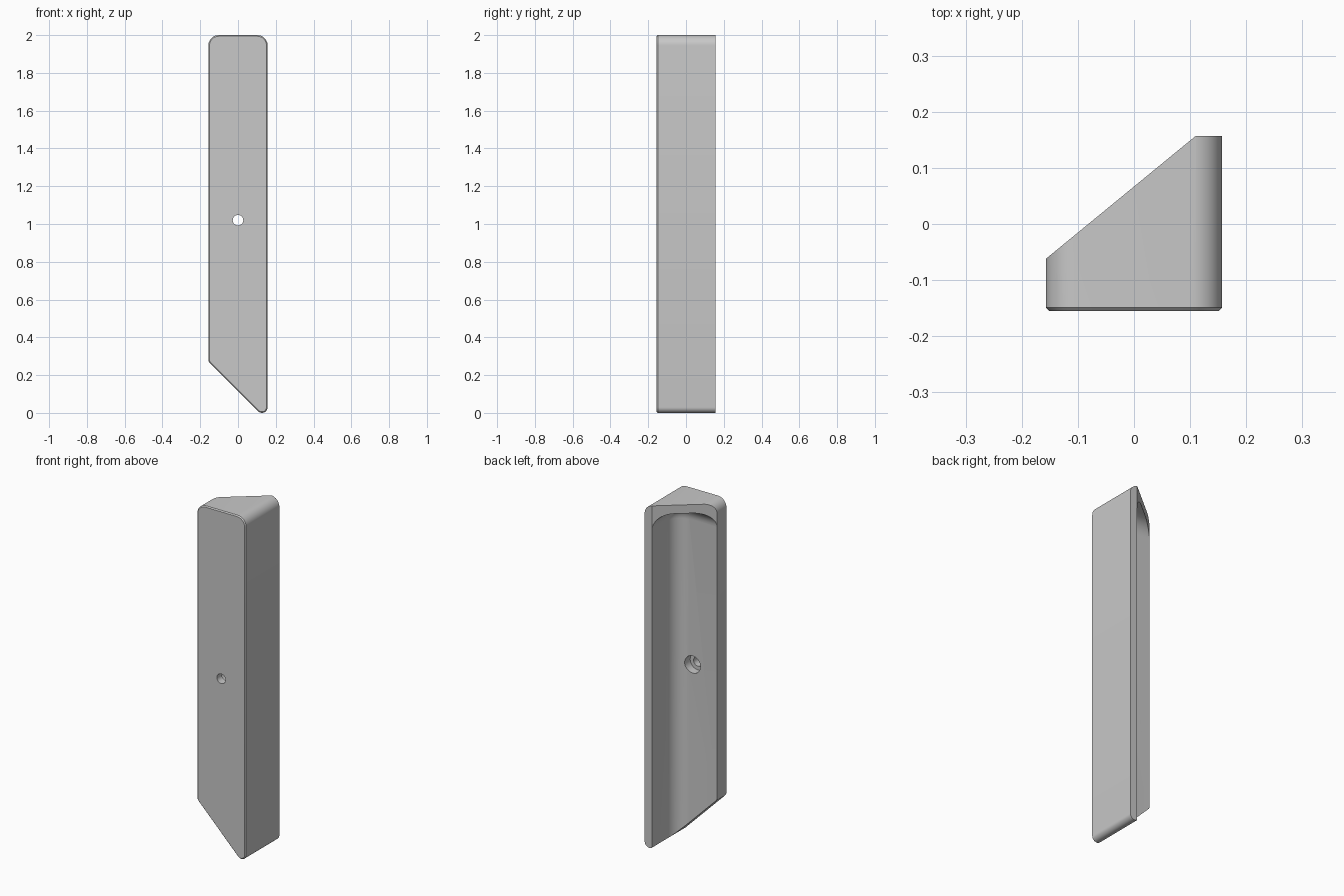
import bpy, bmesh, math
from mathutils import Vector

if "Cube" in bpy.data.objects:
    bpy.data.objects.remove(bpy.data.objects["Cube"], do_unlink=True)

FRONT, BACK, FLOOR, HALF = -0.155, 0.157, -0.062, 0.157
FILLET = 0.085

grey = bpy.data.materials.new("plain grey")
grey.use_nodes = True
grey.diffuse_color = (0.58, 0.58, 0.58, 1)
grey.node_tree.nodes["Principled BSDF"].inputs["Base Color"].default_value = grey.diffuse_color


def rounded(corners, steps=10):
    """Closed outline from (x, z, radius) corners."""
    pts = []
    for k, (x, z, r) in enumerate(corners):
        p = Vector((x, z))
        if not r:
            pts.append(p)
            continue
        u = (Vector(corners[k - 1][:2]) - p).normalized()
        v = (Vector(corners[(k + 1) % len(corners)][:2]) - p).normalized()
        half = u.angle(v) / 2
        centre = p + (u + v).normalized() * r / math.sin(half)
        a = (p + u * r / math.tan(half) - centre).normalized()
        b = (p + v * r / math.tan(half) - centre).normalized()
        pts += [centre + a.slerp(b, s / steps) * r for s in range(steps + 1)]
    return pts


def loft(name, sections):
    """Solid through (y, outline) sections, with flat ends."""
    bm = bmesh.new()
    rings = [[bm.verts.new((p.x, y, p.y)) for p in pts] for y, pts in sections]
    for a, b in zip(rings, rings[1:]):
        for i in range(len(a)):
            j = (i + 1) % len(a)
            bm.faces.new((a[i], a[j], b[j], b[i]))
    bm.faces.new(rings[0])
    bm.faces.new(rings[-1])
    bmesh.ops.recalc_face_normals(bm, faces=bm.faces[:])
    mesh = bpy.data.meshes.new(name)
    bm.to_mesh(mesh)
    bm.free()
    obj = bpy.data.objects.new(name, mesh)
    bpy.context.collection.objects.link(obj)
    mesh.materials.append(grey)
    return obj


def circle(radius, n=32):
    return [Vector((radius * math.cos(math.tau * i / n),
                    1.02 + radius * math.sin(math.tau * i / n))) for i in range(n)]


# Outer block: rounded top, slanted foot
r = 0.03
slant = HALF - r * math.sqrt(2)
outline = rounded([(HALF, slant - HALF, r), (HALF, 2, 0.055),
                   (-HALF, 2, 0.055), (-HALF, slant + HALF, r)])
body = loft("shell_body", [(FRONT, outline), (BACK, outline)])

# Diagonal back cut and narrow front chamfer
bm = bmesh.new()
bm.from_mesh(body.data)
bmesh.ops.bevel(bm, geom=[e for e in bm.edges if all(v.co.y < FRONT + 0.001 for v in e.verts)],
                offset=0.006, segments=1, affect='EDGES')
start, end = Vector((-HALF, FLOOR, 0)), Vector((0.11, BACK, 0))
d = end - start
bmesh.ops.bisect_plane(bm, geom=bm.verts[:] + bm.edges[:] + bm.faces[:], plane_co=start,
                       plane_no=(-d.y, d.x, 0), clear_outer=True)
bmesh.ops.holes_fill(bm, edges=[e for e in bm.edges if e.is_boundary], sides=0)
bmesh.ops.recalc_face_normals(bm, faces=bm.faces[:])
bm.to_mesh(body.data)
bm.free()


def cavity_outline(inset):
    x, z = 0.11 - inset, 1.95 - inset
    return rounded([(-0.5, -0.5, 0), (x, -0.5, 0), (x, z, 0.09 - inset), (-0.5, z, 0)])


# Hollow with a filleted inner corner, then the stepped screw hole
sections = []
for k in range(13):
    a = math.pi / 2 * k / 12
    sections.append((FLOOR + FILLET * (1 - math.cos(a)),
                     cavity_outline(FILLET * (1 - math.sin(a)))))
sections.append((0.5, cavity_outline(0)))
cutters = [loft("cavity_cutter", sections),
           loft("hole_cutter", [(-0.3, circle(0.028)), (0.3, circle(0.028))]),
           loft("counterbore_cutter", [(-0.11, circle(0.05)), (0.3, circle(0.05))])]

bpy.ops.object.select_all(action='DESELECT')
bpy.context.view_layer.objects.active = body
body.select_set(True)
for cutter in cutters:
    cutter.hide_render = True
    mod = body.modifiers.new("cut", 'BOOLEAN')
    mod.operation, mod.solver, mod.object = 'DIFFERENCE', 'EXACT', cutter
    bpy.ops.object.modifier_apply(modifier=mod.name)
    bpy.data.objects.remove(cutter, do_unlink=True)
bpy.ops.object.shade_smooth_by_angle(angle=math.radians(30))
